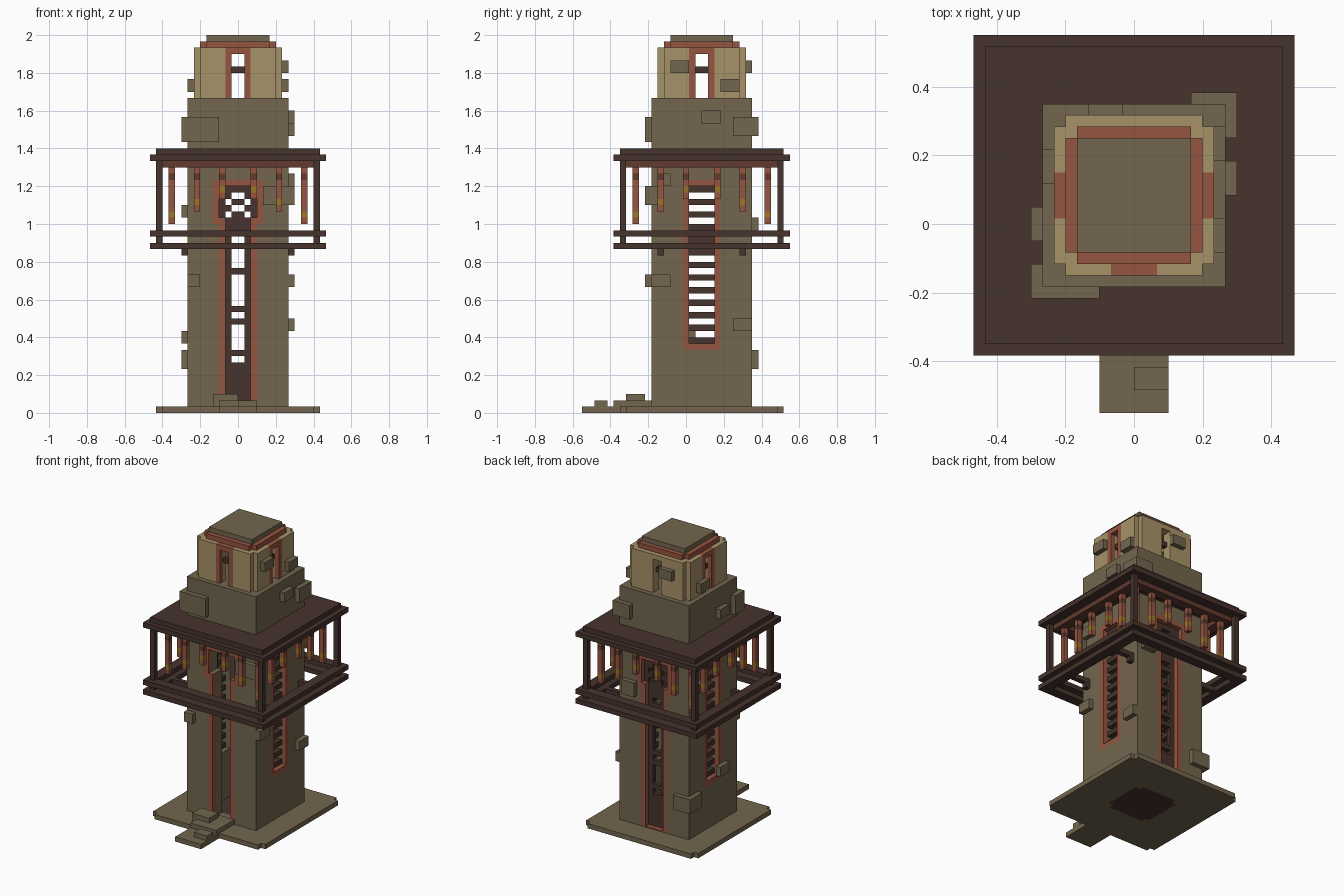
import bpy, bmesh
from mathutils import Matrix, Vector

cube = bpy.data.objects.get("Cube")
if cube:
    bpy.data.objects.remove(cube, do_unlink=True)

U = 1 / 30      # block unit
AXIS_Y = 2.5    # tower axis, in units


def material(name, rgb):
    m = bpy.data.materials.new(name)
    m.use_nodes = True
    m.diffuse_color = (*rgb, 1)
    m.node_tree.nodes["Principled BSDF"].inputs["Base Color"].default_value = (*rgb, 1)
    return m


STONE = material("stone", (.171, .133, .077))
CREAM = material("cream_plaster", (.39, .29, .14))
RED = material("red_clay", (.30, .089, .051))
WOOD = material("dark_wood", (.061, .033, .026))
DARK_RED = material("dark_red_wood", (.12, .042, .028))
GOLD = material("gold", (.33, .18, .02))


def build(name, mat, boxes, sides=(0,)):
    """Boxes are (u0, u1, out0, out1, z0, z1), repeated on each side.
    Sides: 0 front, 1 left, 2 back, 3 right."""
    bm = bmesh.new()
    for side in sides:
        turn = Matrix.Rotation(side * 1.5707963268, 4, "Z")
        for u0, u1, d0, d1, z0, z1 in boxes:
            centre = Vector(((u0 + u1) / 2, -(d0 + d1) / 2, (z0 + z1) / 2))
            size = (u1 - u0, d1 - d0, z1 - z0, 1)
            bmesh.ops.create_cube(
                bm, size=1, matrix=turn @ Matrix.Translation(centre) @ Matrix.Diagonal(size))
    bmesh.ops.translate(bm, verts=bm.verts, vec=(0, AXIS_Y, 0))
    bmesh.ops.scale(bm, verts=bm.verts, vec=(U, U, U))
    mesh = bpy.data.meshes.new(name)
    bm.to_mesh(mesh)
    bm.free()
    mesh.materials.append(mat)
    ob = bpy.data.objects.new(name, mesh)
    bpy.context.collection.objects.link(ob)
    return ob


def pair(u0, u1, *rest):
    return [(u0, u1, *rest), (-u1, -u0, *rest)]


def slab(h, z0, z1):
    return [(-h, h, -h, h, z0, z1)]


def notched(h, z0, z1):
    return [(-h + 1, h - 1, -h, h, z0, z1)] + pair(h - 1, h, 1 - h, h - 1, z0, z1)


ALL, ENDS, FLANKS = (0, 1, 2, 3), (0, 2), (1, 3)

# Base, floor and front steps
build("base_rim", STONE, [(-12, 5, 5, 12, 0, 1)], ALL)
build("base_edge", STONE, [(-12, 12, 12, 13, 0, 1)], ALL)
build("base_floor_corners", STONE, [(4, 5, 4, 5, 0, 1)], ALL)
build("floor", WOOD, notched(5, 0, 1))
build("front_steps", STONE, [(-3, 3, 13, 19, 0, 1), (0, 3, 15, 17, 1, 2),
                             (-3, 3, 8, 14, 1, 2), (-4, 0, 9, 12, 1, 3)])

# Tower walls with door openings front and back, windows on the flanks
build("door_walls", STONE,
      pair(4, 8, 5, 8, 1, 37) + pair(2, 4, 5, 7, 1, 31) + pair(3, 4, 7, 8, 1, 30)
      + pair(3, 4, 5, 7, 31, 37) + [(-3, 3, 5, 7, 36, 37), (-8, 8, 5, 8, 37, 50)], ENDS)
build("window_walls", STONE,
      pair(3, 5, 5, 8, 1, 37) + pair(2, 3, 5, 7, 10, 37)
      + [(-3, 3, 5, 8, 1, 10), (-3, 3, 5, 7, 10, 11), (-2, 2, 5, 7, 36, 37),
         (-5, 5, 5, 8, 37, 50)], FLANKS)
build("tower_ceiling", STONE, slab(5, 48, 50))

# Red frames around the openings
build("door_frames", RED,
      pair(2, 3, 7, 8, 1, 31) + pair(3, 4, 7, 8, 30, 37)
      + [(-3, 3, 7, 8, 36, 37), (-2, 2, 7, 8, 1, 1.2)], ENDS)
build("window_frames", RED,
      pair(2, 3, 7, 8, 10, 37) + [(-2, 2, 7, 8, 10, 11), (-2, 2, 7, 8, 36, 37)], FLANKS)
build("window_rungs", WOOD, [(-2, 2, 6, 7, z, z + 1) for z in range(11, 37, 2)], FLANKS)

# Pierced wooden screen in the back door
screen = pair(1, 2, 6, 7, 1, 31)
holes = [(8, 9), (10, 14), (15, 16), (17, 22), (23, 26), (27, 28)]
low = 1
for z0, z1 in holes + [(31, 31)]:
    screen.append((-1, 1, 6, 7, low, z0))
    low = z1
for z in range(31, 36):
    screen += pair(2, 3, 6, 7, z, z + 1)
    if z % 2 or z == 35:
        screen.append((-1, 1, 6, 7, z, z + 1))
    if z % 2 == 0 or z == 35:
        screen += pair(1, 2, 6, 7, z, z + 1)
build("back_screen", WOOD, screen, (2,))

# Balcony canopy, posts and rails
build("canopy", WOOD, slab(13, 41, 42) + slab(14, 40, 41))
build("canopy_trim", DARK_RED, [(-12, 10, 10, 12, 39, 40)], ALL)
build("corner_posts", WOOD, [(12, 13, 12, 13, 26, 40)], ALL)
build("rails", WOOD, [(-14, 12, 12, 14, z, z + 1) for z in (26, 28)], ALL)
build("rail_beams", WOOD, pair(6, 7, 8, 12, 26, 27) + pair(6, 7, 8, 9, 25, 26), FLANKS)

# Hanging lanterns, shortest near the middle
lamp, bands, gold = [], [], []
for u, low in ((-11, 30), (-7, 32), (-3, 34), (2, 34), (6, 32)):
    lamp += [(u, u + 1, 10, 11, low, low + 1), (u, u + 1, 10, 11, low + 2, 37),
             (u, u + 1, 10, 11, 38, 39)]
    gold.append((u, u + 1, 10, 11, low + 1, low + 2))
    bands.append((u, u + 1, 10, 11, 37, 38))
build("lanterns", RED, lamp, ALL)
build("lantern_gold", GOLD, gold, ALL)
build("lantern_bands", DARK_RED, bands, ALL)

# Upper room with notched corners and four slit windows
build("upper_walls", CREAM,
      pair(2, 6, 6, 7, 50, 58) + pair(1, 5, 5, 6, 50, 58)
      + [(5, 6, 5, 6, 50, 58), (-1, 1, 5, 6, 57, 58)], ALL)
build("upper_frames", RED, pair(1, 2, 6, 7, 50, 58) + [(-1, 1, 6, 7, 57, 58)], (0, 1, 3))
build("upper_back_frame", CREAM, pair(1, 2, 6, 7, 50, 58) + [(-1, 1, 6, 7, 57, 58)], (2,))
build("upper_rungs", WOOD, [(-1, 1, 5, 6, 54, 55)], ALL)
build("cap_trim", RED, notched(6, 58, 59))
build("cap", STONE, slab(5, 59, 60))

# Loose stones standing proud of the walls, listed per side
build("front_stones", STONE, [(-9, -3, 6, 9, 43, 47), (-8, -6, 8, 9, 20, 22),
                              (4, 9, 7, 9, 33, 36)])
build("left_stones", STONE, [(0, 3, 8, 9, 46, 48), (-8, -5, 8, 9, 20, 22), (5, 8, 8, 9, 13, 15),
                             (-7, -5, 8, 9, 36, 38), (-5, -2, 7, 8, 54, 56),
                             (3, 6, 7, 8, 51, 53)], (1,))
build("back_stones", STONE, [(-9, -5, 5, 9, 44, 47), (5, 9, 5, 9, 7, 10),
                             (-7, -4, 8, 9, 28, 31), (1, 4, 7, 8, 54, 56)], (2,))
build("right_stones", STONE, [(1, 4, 8, 9, 44, 46), (1, 4, 8, 9, 11, 13),
                              (-6, -3, 8, 9, 31, 33), (-4, -1, 7, 8, 51, 53)], (3,))
